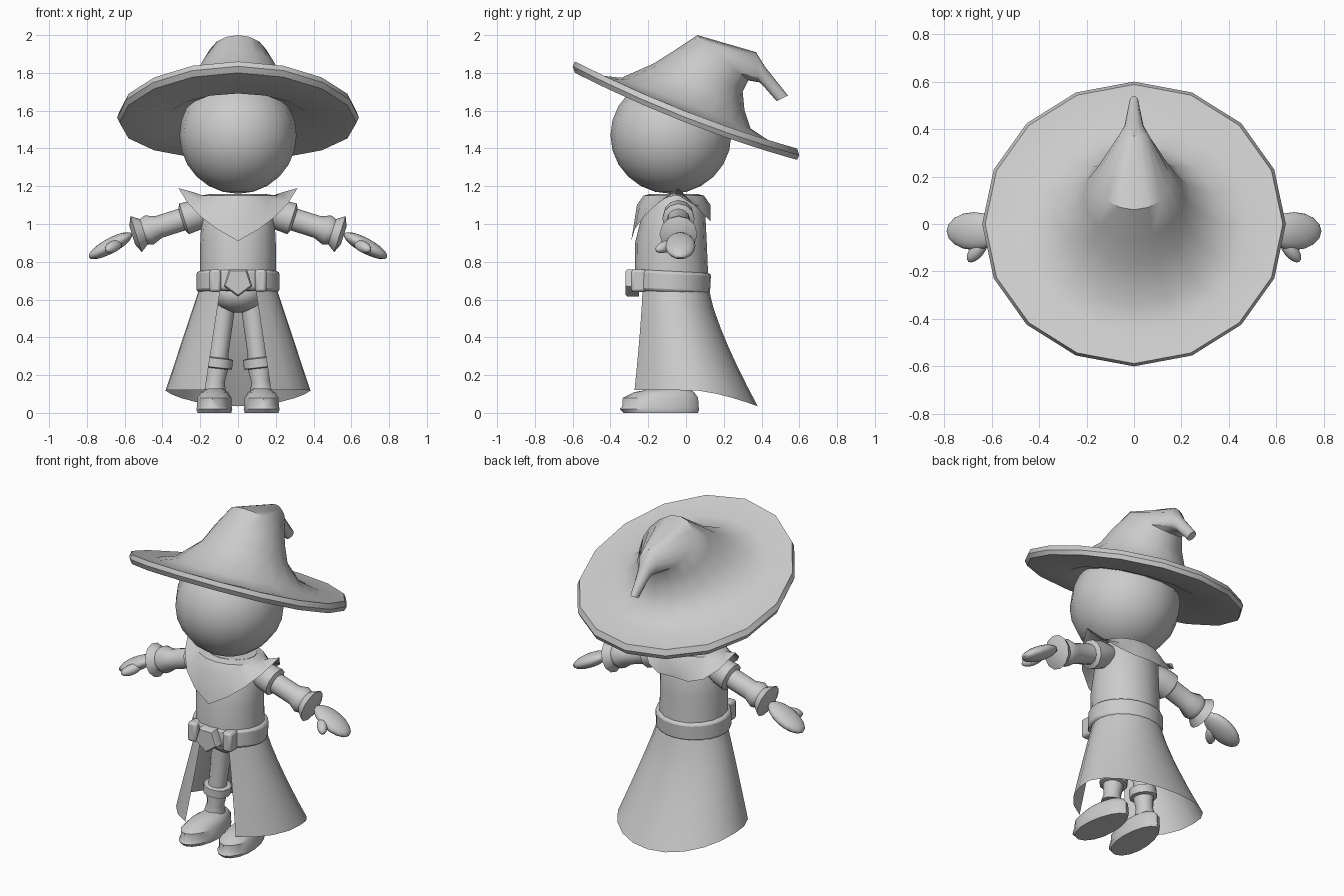
import bpy, bmesh
from math import sin, cos, pi, radians
from mathutils import Vector, Matrix, Euler

cube = bpy.data.objects.get("Cube")
if cube:
    bpy.data.objects.remove(cube)

grey = bpy.data.materials.new("plain_grey")
grey.use_nodes = True
colour = (.6, .6, .6, 1)
grey.diffuse_color = colour
grey.node_tree.nodes["Principled BSDF"].inputs["Base Color"].default_value = colour


def finish(name, bm):
    """Turn a bmesh into a smooth shaded object with sharp edges kept."""
    bmesh.ops.recalc_face_normals(bm, faces=bm.faces)
    mesh = bpy.data.meshes.new(name)
    bm.to_mesh(mesh)
    bm.free()
    mesh.materials.append(grey)
    part = bpy.data.objects.new(name, mesh)
    bpy.context.collection.objects.link(part)
    bpy.ops.object.select_all(action='DESELECT')
    part.select_set(True)
    bpy.context.view_layer.objects.active = part
    bpy.ops.object.shade_smooth_by_angle(angle=radians(40))
    return part


def skin(name, rows, closed=True, caps=True):
    """Join rows of points into a surface."""
    bm = bmesh.new()
    grid = [[bm.verts.new(point) for point in row] for row in rows]
    count = len(grid[0])
    for lower, upper in zip(grid, grid[1:]):
        for i in range(count if closed else count - 1):
            j = (i + 1) % count
            bm.faces.new((lower[i], lower[j], upper[j], upper[i]))
    if closed and caps:
        bm.faces.new(grid[0])
        bm.faces.new(grid[-1])
    return finish(name, bm)


def ring(centre, across, along, count=16):
    """Ellipse around a centre, spanned by two half axes."""
    centre, across, along = Vector(centre), Vector(across), Vector(along)
    turns = [2 * pi * i / count for i in range(count)]
    return [centre + across * cos(a) + along * sin(a) for a in turns]


def level_ring(z, width, front, back):
    return ring((0, (front + back) / 2, z), (width, 0, 0), (0, (back - front) / 2, 0))


def limb(name, start, end, profile):
    """Round tube from start to end; profile holds (fraction, radius)."""
    start, end = Vector(start), Vector(end)
    sideways = Vector((0, 1, 0))
    normal = (end - start).cross(sideways).normalized()
    return skin(name, [ring(start.lerp(end, t), sideways * r, normal * r, count=12)
                       for t, r in profile])


def solid(name, shape, centre, size, turn=(0, 0, 0)):
    """Primitive of the given half sizes; all but balls get bevelled edges."""
    bm = bmesh.new()
    if shape == "ball":
        bmesh.ops.create_uvsphere(bm, u_segments=16, v_segments=12, radius=1)
    elif shape == "drum":
        bmesh.ops.create_cone(bm, cap_ends=True, segments=24, radius1=1, radius2=1, depth=2)
    else:
        bmesh.ops.create_cube(bm, size=2)
    matrix = Matrix.LocRotScale(Vector(centre), Euler(turn), Vector(size))
    bmesh.ops.transform(bm, matrix=matrix, verts=bm.verts)
    part = finish(name, bm)
    if shape != "ball":
        bevel = part.modifiers.new("rounded_edges", 'BEVEL')
        bevel.width = .015
        bevel.segments = 2
    return part


# Hat brim: tilted rings of (size, lift), drooping at the sides
hat = []
for size, lift in ((.5, -.02), (.6, -.05), (.98, -.03), (1, 0), (.98, .03), (.75, .01), (.57, .04)):
    brim = ring((0, 0, 1.6 + lift), (.64 * size, 0, 0), (0, .6 * size, -.235 * size))
    for point in brim:
        point.z -= .09 * size ** 2 * point.x ** 2
    hat.append(brim)

# Hat crown and bent tip: front (y, z), back (y, z), half width
for front, back, width in (((-.17, 1.85), (.31, 1.6), .25),
                           ((-.06, 1.92), (.3, 1.7), .21),
                           ((.06, 2), (.33, 1.76), .16),
                           ((.37, 1.91), (.39, 1.75), .06),
                           ((.42, 1.83), (.41, 1.73), .04),
                           ((.54, 1.68), (.48, 1.65), .02)):
    front, back = Vector((0, *front)), Vector((0, *back))
    hat.append(ring((front + back) / 2, (width, 0, 0), (back - front) / 2))
skin("hat", hat)

# Head, torso and pelvis
solid("head", "ball", (0, -.08, 1.47), (.31, .32, .31))
skin("torso", [level_ring(.66, .2, -.27, .12), level_ring(.9, .2, -.27, .11),
               level_ring(1.1, .19, -.22, .1), level_ring(1.16, .15, -.18, .06)])
solid("pelvis", "ball", (0, -.06, .63), (.14, .14, .1))

# Belt with loops and a buckle pointing down
solid("belt", "drum", (0, -.075, .695), (.22, .205, .055), turn=(-.05, 0, 0))
skin("buckle", [ring((0, y, .695), (0, 0, -size), (size, 0, 0), count=5)
                for y, size in ((-.25, .08), (-.31, .08), (-.32, .07))])
for side in (1, -1):
    solid("belt_loop", "box", (side * .12, -.25, .7), (.03, .04, .06))


def curve(start, control, end, steps=4):
    """Points of a quadratic curve, without its last point."""
    start, control, end = Vector(start), Vector(control), Vector(end)
    return [start.lerp(control, i / steps).lerp(control.lerp(end, i / steps), i / steps)
            for i in range(steps)]


# Collar: hem runs from the low front point to a raised shoulder tip, then to the back
tip, nape = (.315, -.04, 1.19), Vector((0, .13, 1.02))
half = curve((0, -.29, .91), (.24, -.28, 1.03), tip) + curve(tip, (.22, .155, .98), nape)
mirrored = [Vector((-p.x, p.y, p.z)) for p in reversed(half[1:])]
hem = half + [nape] + mirrored


def collar_ring(width, depth, z):
    return ring((0, -.065, z), (0, -depth, 0), (width, 0, 0), count=len(hem))


middle = collar_ring(.225, .195, 1.1)
for point, below in zip(middle, hem):
    point.z = max(point.z, below.z / 2 + .57)
skin("collar", [hem, middle, collar_ring(.2, .16, 1.15), collar_ring(.14, .12, 1.16)], caps=False)

# Open skirt: a flared sheet running round the back between two front edges
skirt = []
for step in range(7):
    t = step / 6
    row = []
    for i in range(19):
        angle = radians(27 + 17 * i)
        drop = .54 + .085 * max(0, -cos(angle)) ** 1.5
        row.append(Vector(((.205 + .18 * t) * sin(angle),
                           -.065 + .1 * t ** 1.3 - (.185 + .16 * t ** 1.3) * cos(angle),
                           .66 - t * drop)))
    skirt.append(row)
skin("skirt", skirt, closed=False)

for name, side in (("left_", 1), ("right_", -1)):
    # Leg with boot shaft and knee band
    ankle, hip = (side * .125, -.05, .12), (side * .07, -.05, .6)
    limb(name + "leg", ankle, hip, [(0, .06), (.1, .05), (.25, .06), (.4, .052), (1, .06)])
    limb(name + "knee_band", ankle, hip, [(.24, .06), (.25, .08), (.35, .08), (.36, .06)])

    # Boot, narrower at the heel and turned slightly out
    boot = []
    for z, size in ((0, .94), (.02, 1), (.035, .96), (.08, .95), (.11, .75), (.13, .4)):
        sole = ring((0, -.04 - .1 * size, z), (.1 * size, 0, 0), (0, .21 * size, 0))
        for point in sole:
            toe = -point.y - .14
            point.x = side * (.125 + point.x * (.95 + toe / 2) + toe / 20)
        boot.append(sole)
    skin(name + "boot", boot)

    # Sleeve with a shoulder puff and a flared cuff
    limb(name + "arm", (side * .15, -.04, 1.07), (side * .56, -.04, .94),
         [(0, .06), (.15, .08), (.33, .085), (.36, .06), (.66, .06),
          (.78, .08), (.85, .07), (.95, .1), (1, .05)])

    # Mitten
    solid(name + "hand", "ball", (side * .675, -.03, .885), (.13, .08, .04), turn=(0, side / 2, 0))
    solid(name + "thumb", "ball", (side * .66, -.11, .88), (.065, .03, .03), turn=(0, .3 * side, -.9 * side))
